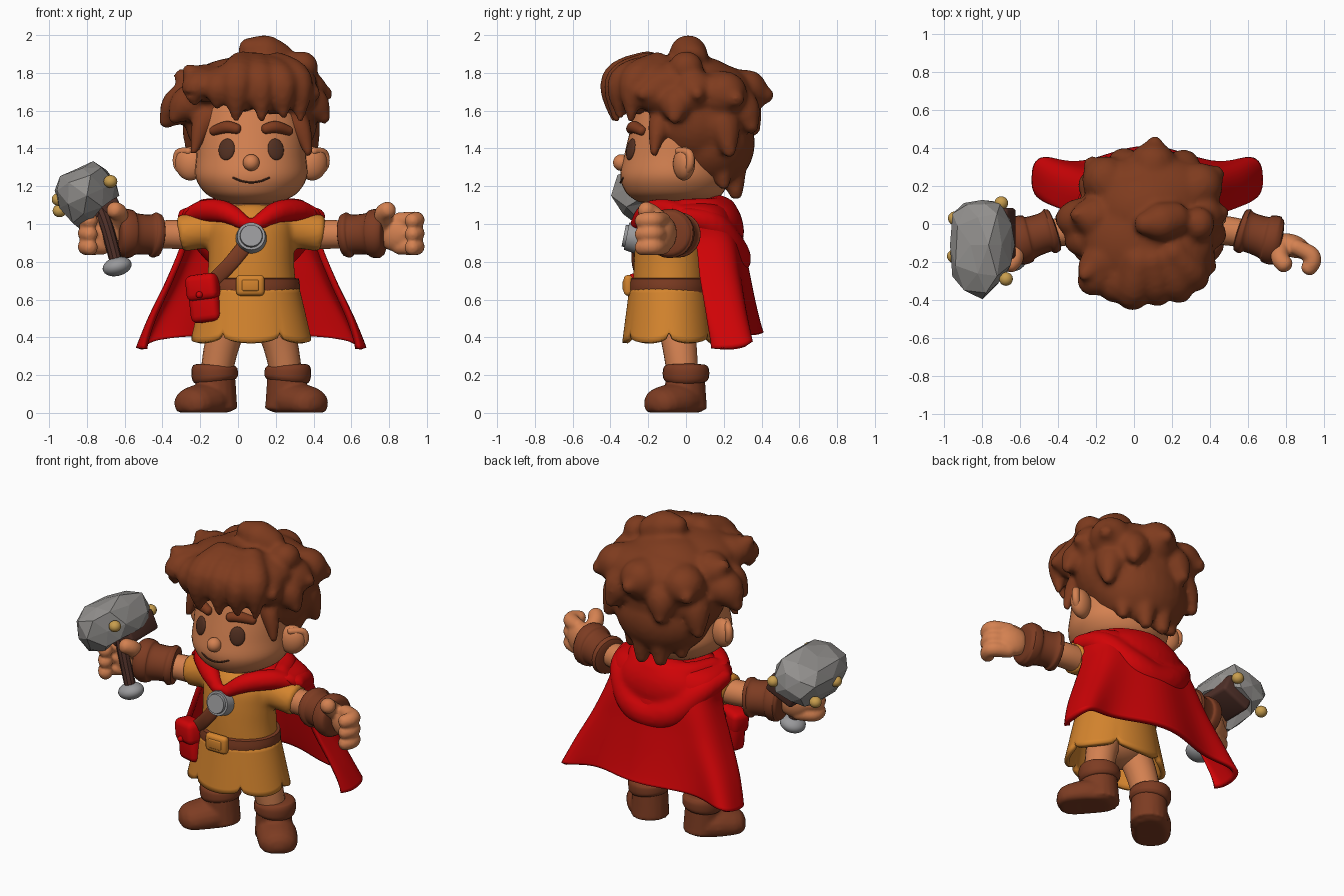
import bpy, bmesh, math, random
from mathutils import Vector, Matrix, Euler

if "Cube" in bpy.data.objects:
    bpy.data.objects.remove(bpy.data.objects["Cube"])

random.seed(4)
CX = 0.07  # symmetry plane of the body
pi, sin, cos = math.pi, math.sin, math.cos

COL = {"skin": (0.66, 0.22, 0.082), "ochre_cloth": (0.66, 0.232, 0.027), "red_cloth": (0.63, 0.001, 0.002),
       "hair_brown": (0.21, 0.044, 0.013), "leather": (0.205, 0.045, 0.016), "stone_grey": (0.29, 0.28, 0.27),
       "steel": (0.32, 0.32, 0.33), "dark_wood": (0.08, 0.03, 0.022), "gold": (0.58, 0.34, 0.075),
       "eye_brown": (0.085, 0.029, 0.015)}
MAT = {}
for k, c in COL.items():
    MAT[k] = bpy.data.materials.new(k)
    MAT[k].diffuse_color = (*c, 1)


def finish(bm, name, mat, angle=45, voxel=0, thick=0, smooth=5):
    bmesh.ops.recalc_face_normals(bm, faces=bm.faces[:])
    me = bpy.data.meshes.new(name)
    bm.to_mesh(me)
    bm.free()
    me.materials.append(MAT[mat])
    if angle:
        me.polygons.foreach_set("use_smooth", [True] * len(me.polygons))
        me.set_sharp_from_angle(angle=math.radians(angle))
    ob = bpy.data.objects.new(name, me)
    bpy.context.scene.collection.objects.link(ob)
    if thick:
        m = ob.modifiers.new("thickness", 'SOLIDIFY')
        m.thickness, m.offset = thick, 0
    if voxel:
        m = ob.modifiers.new("blend", 'REMESH')
        m.mode, m.voxel_size, m.use_smooth_shade = 'VOXEL', voxel, True
        m = ob.modifiers.new("soften", 'SMOOTH')
        m.factor, m.iterations = 0.5, smooth


def spline(pts, sub):
    out = []
    for i in range(len(pts) - 1):
        a, b, c, d = pts[max(i - 1, 0)], pts[i], pts[i + 1], pts[min(i + 2, len(pts) - 1)]
        for j in range(sub):
            t = j / sub
            out.append([0.5 * (2 * q + (r - p) * t + (2 * p - 5 * q + 4 * r - s) * t * t
                               + (3 * q - p - 3 * r + s) * t ** 3) for p, q, r, s in zip(a, b, c, d)])
    return out + [list(pts[-1])]


def tube(bm, pts, ref=None, n=18, sub=5, cap=0.8):
    """Round-ended loft through (x, y, z, radius[, second radius])."""
    S = spline([tuple(p) if len(p) == 5 else (*p, p[3]) for p in pts], sub)
    P = [Vector(s[:3]) for s in S]
    chord = P[-1] - P[0]
    if ref is None:
        k = min(range(3), key=lambda i: abs(chord[i]))
        ref = [float(i == k) for i in range(3)]
    ref = Vector(ref)
    T = [(P[min(i + 1, len(P) - 1)] - P[max(i - 1, 0)]).normalized() for i in range(len(P))]
    R = [(p, t, max(s[3], .002), max(s[4], .002)) for p, t, s in zip(P, T, S)]

    def ends(r, sign):
        p, t, a, b = r
        return [(p + t * sign * cap * min(a, b) * sin(q), t, a * cos(q), b * cos(q)) for q in (0.5, 0.95, 1.4)]
    R = ends(R[0], -1)[::-1] + R + ends(R[-1], 1)
    loops = []
    for p, t, a, b in R:
        A = t.cross(ref).normalized()
        B = A.cross(t)
        loops.append([bm.verts.new(p + A * a * cos(2 * pi * i / n) + B * b * sin(2 * pi * i / n)) for i in range(n)])
    for r0, r1 in zip(loops, loops[1:]):
        for i in range(n):
            bm.faces.new((r0[i], r0[(i + 1) % n], r1[(i + 1) % n], r1[i]))
    bm.faces.new(loops[0])
    bm.faces.new(loops[-1])


def sheet(bm, f, nu, nv, closed=False):
    g = [[bm.verts.new(f(i / nu, j / nv)) for i in range(nu + (not closed))] for j in range(nv + 1)]
    for a, b in zip(g, g[1:]):
        for i in range(nu):
            k = (i + 1) % len(a)
            bm.faces.new((a[i], a[k], b[k], b[i]))


def ball(bm, loc, rad, rot=(0, 0, 0)):
    bmesh.ops.create_uvsphere(bm, u_segments=28, v_segments=18, radius=1,
                              matrix=Matrix.LocRotScale(Vector(loc), Euler(rot), Vector(rad)))


def box(bm, loc, dim, rot=(0, 0, 0), bevel=0.015):
    r = bmesh.ops.create_cube(bm, size=1, matrix=Matrix.LocRotScale(Vector(loc), Euler(rot), Vector(dim)))
    edges = list({e for v in r["verts"] for e in v.link_edges})
    bmesh.ops.bevel(bm, geom=edges, offset=bevel, segments=3, profile=0.5, affect='EDGES')


def mir(s, *pts):
    return [(CX + s * p[0], *p[1:]) for p in pts]


def rings(y, *rows):  # upright loft rows: z, x radius, y radius
    return [(CX, y, z, a, b) for z, a, b in rows]


def face_y(dx, z):
    ry = .288 - (z - 1.25) * .18 if z < 1.36 else .268 - (z - 1.36) * .236
    return -0.06 - min(ry, .286) * math.sqrt(1 - (dx / 0.288) ** 2)


# head with nose, ears and neck
bm = bmesh.new()
tube(bm, rings(-.06, (1.13, .19, .215), (1.17, .25, .26), (1.25, .295, .288), (1.36, .29, .268),
               (1.5, .28, .235), (1.65, .24, .20)), ref=(0, 1, 0), n=40, cap=.15)
ball(bm, (CX, -.342, 1.325), (.044, .044, .044))
tube(bm, rings(-.04, (1.0, .12, .12), (1.15, .12, .12)), ref=(0, 1, 0))
for s in (-1, 1):
    ball(bm, (CX + s * .325, -.01, 1.32), (.08, .055, .09), (0, s * .15, s * .35))
    tube(bm, mir(s, (.33, -.04, 1.385, .02), (.385, .015, 1.375, .022), (.39, .02, 1.31, .022), (.345, -.01, 1.26, .02)))
finish(bm, "head", "skin")

# facial features
bm, bw = bmesh.new(), bmesh.new()
for s in (-1, 1):
    ball(bm, (CX + s * .13, face_y(.13, 1.395), 1.395), (.046, .016, .058), (-.2, 0, s * .42))
    tube(bw, mir(s, *[(d, face_y(d, 1.5) - .004, z, r) for d, z, r in
                      ((.20, 1.493, .025), (.13, 1.513, .032), (.075, 1.503, .027))]))
tube(bm, [(CX + d, face_y(d, 1.23) - .001, 1.22 + 2.8 * d * d, .005) for d in (-.095, -.05, 0, .05, .095)], n=8)
finish(bm, "eyes_and_mouth", "eye_brown")
finish(bw, "eyebrows", "hair_brown")

# hair: cap volumes plus tapered locks, blended together
bm = bmesh.new()
ball(bm, (CX, .06, 1.57), (.355, .30, .32))
ball(bm, (CX, .13, 1.43), (.305, .235, .25))
ball(bm, (CX + .01, -.09, 1.75), (.34, .27, .14))
ball(bm, (CX + .02, .15, 1.67), (.35, .22, .18))
ball(bm, (.34, .0, 1.83), (.085, .09, .085))
tube(bm, [(.22, .03, 1.87, .09), (.13, .01, 1.905, .10), (.05, 0, 1.93, .06)])
H = Vector((CX, 0, 1.7))
fringe = [(-.23, -.31, 1.64, .09), (-.11, -.35, 1.62, .085), (-.01, -.38, 1.56, .095), (.125, -.37, 1.55, .08),
          (.24, -.35, 1.57, .085), (.33, -.29, 1.55, .08)]
sides = [(.0, -.425, 1.73, .11), (.24, -.38, 1.66, .10), (-.385, .03, 1.54, .11), (-.34, -.10, 1.56, .10),
         (-.265, -.27, 1.82, .095), (-.31, .05, 1.79, .10), (.47, .06, 1.69, .11), (.46, -.06, 1.56, .10),
         (.41, -.23, 1.69, .10), (-.235, -.17, 1.38, .06), (.375, -.17, 1.37, .06)]
back = [(.11, .43, 1.68, .12), (.44, .27, 1.66, .12), (-.23, .32, 1.66, .12), (.29, .35, 1.51, .11),
        (-.07, .36, 1.50, .11), (-.25, .23, 1.40, .10), (.39, .23, 1.38, .10)]
nape = [(-.11, .20, 1.22, .10), (.0, .26, 1.17, .11), (.13, .265, 1.16, .11), (.25, .20, 1.21, .10)]
for group, b, m, tip in ((fringe, (.5, -.9), (.95, -.35), .25), (sides + back + nape, (.45, .2), (.82, .5), .36)):
    for x, y, z, r in group:
        d = Vector((x, y, z)) - H
        pt = lambda f, g: H + Vector((d.x * f, d.y * f, d.z * g))
        tube(bm, [(*pt(*b), r), (*pt(*m), r * 1.02), (*pt(1, 1), r * tip)], n=14)
finish(bm, "hair", "hair_brown", voxel=.017, smooth=6)

# tunic body with sleeves
bm = bmesh.new()
tube(bm, rings(-.085, (.58, .245, .20), (.67, .238, .195), (.78, .228, .192), (.9, .225, .185),
               (1.0, .22, .17), (1.06, .17, .14), (1.1, .1, .1)), ref=(0, 1, 0), n=36, cap=.05)
for s in (-1, 1):
    tube(bm, mir(s, (.1, -.05, .99, .11), (.25, -.04, .97, .1), (.37, -.03, .95, .098)), cap=.15)
finish(bm, "tunic", "ochre_cloth", voxel=.016, smooth=4)


# skirt with scalloped hem
def skirt(u, v):
    t = 2 * pi * u
    notch = 1 - abs(cos(3 * t)) ** .35
    rx, ry = .24 + .07 * v, .195 + .038 * v
    k = 1 - .05 * notch * v
    return (CX + rx * k * sin(t), -.09 - ry * k * cos(t), .66 - v * (.29 - .055 * notch))


bm = bmesh.new()
sheet(bm, skirt, 96, 10, True)
finish(bm, "tunic_skirt", "ochre_cloth", thick=.03)

# belt, buckle, strap
bm = bmesh.new()
tube(bm, rings(-.088, (.63, .255, .213), (.67, .258, .215), (.71, .253, .211)), ref=(0, 1, 0), n=36, cap=.05)
finish(bm, "belt", "leather")
bm = bmesh.new()
box(bm, (.065, -.305, .675), (.15, .05, .11), bevel=.022)
box(bm, (.065, -.325, .675), (.09, .02, .06), bevel=.009)
finish(bm, "buckle", "ochre_cloth")
bm = bmesh.new()
tube(bm, [(.05, -.275, .90, .04, .014), (-.04, -.272, .79, .04, .014), (-.14, -.235, .69, .04, .014)], ref=(0, 1, 0))
finish(bm, "strap", "leather")

# hip pouch
bm = bmesh.new()
rot = (0, -.12, -.4)
box(bm, (-.175, -.225, .60), (.165, .10, .24), rot, .035)
box(bm, (-.183, -.232, .665), (.175, .12, .14), rot, .035)
ball(bm, (-.205, -.292, .625), (.018, .018, .018))
finish(bm, "pouch", "red_cloth")

# brooch
bm = bmesh.new()
for r, y, d in ((.082, -.285, .06), (.064, -.315, .03)):
    bmesh.ops.create_cone(bm, cap_ends=True, segments=28, radius1=r, radius2=r * .9, depth=d,
                          matrix=Matrix.LocRotScale(Vector((CX, y, .93 + (y + .285) * -.2)), Euler((pi / 2 - .2, 0, 0)), None))
finish(bm, "brooch", "steel", angle=50)

# cape: rows of z, half width, edge y, back y
ROWS = spline([(1.11, .15, -.10, .12), (1.07, .34, -.06, .22), (.92, .35, .06, .28), (.72, .43, .11, .31),
               (.52, .53, .17, .34), (.37, .595, .22, .365)], 6)


def cape(u, v):
    z, hw, ye, yb = ROWS[round(v * (len(ROWS) - 1))]
    a = (u * 2 - 1) * pi / 2 * (1 + .22 * v * v)  # side edges curl forward near the hem
    c = max(cos(a), 0)
    y = ye + (yb - ye) * (c ** .5 if c > 1e-6 else .3 * cos(a) / .34)
    return (CX + hw * sin(a), y + .032 * v * v * cos(6 * (u * 2 - 1) * pi / 2), z + v * v * (.08 * c - .03))


bm = bmesh.new()
sheet(bm, cape, 64, len(ROWS) - 1)
finish(bm, "cape", "red_cloth", angle=80, thick=.032)

# hood folds and collar
bm = bmesh.new()
ball(bm, (CX, .165, .98), (.28, .14, .18), (.2, 0, 0))
tube(bm, mir(1, (-.345, 0, 1.04, .05), (-.28, .14, .99, .08), (-.15, .225, .86, .10), (0, .245, .815, .10),
             (.15, .225, .86, .10), (.28, .14, .99, .08), (.345, 0, 1.04, .05)), ref=(0, 1, .3))
tube(bm, mir(1, (-.25, -.02, 1.08, .055), (-.18, .13, 1.075, .065), (0, .19, 1.06, .085),
             (.18, .13, 1.075, .065), (.25, -.02, 1.08, .055)), ref=(0, 0, 1))
for s in (-1, 1):
    tube(bm, mir(s, (.35, .0, 1.035, .035), (.25, -.09, 1.07, .06), (.13, -.20, 1.06, .058), (.03, -.26, 1.0, .038)))
finish(bm, "hood_and_collar", "red_cloth", voxel=.017, smooth=4)

# limbs, mirrored
for s, side in ((-1, "right"), (1, "left")):
    bm = bmesh.new()
    tube(bm, mir(s, (.3, -.03, .945, .08), (.45, -.04, .945, .076), (.66, -.09, .95, .07)))
    finish(bm, side + "_arm", "skin")
    bm = bmesh.new()
    tube(bm, mir(s, (.49, -.03, .94, .112), (.515, -.038, .942, .12), (.54, -.045, .944, .106), (.61, -.068, .947, .11),
                 (.635, -.075, .948, .126), (.675, -.088, .95, .13), (.70, -.093, .95, .116)), ref=(0, 0, 1), n=24, cap=.1)
    finish(bm, side + "_bracer", "leather")
    bm = bmesh.new()
    ball(bm, (CX + s * .765, -.115, .95), (.10, .06, .095), (0, 0, -s * .35))
    for z in (.88, .95, 1.02):
        tube(bm, mir(s, (.78, -.12, z, .042), (.86, -.16, z, .046), (.872, -.20, z, .045), (.85, -.235, z - .005, .042)))
    tube(bm, mir(s, (.70, -.12, 1.0, .05), (.70, -.18, 1.055, .048), (.725, -.215, 1.075, .046)))
    finish(bm, side + "_hand", "skin", voxel=.01, smooth=3)
    bm = bmesh.new()
    tube(bm, mir(s, (.10, -.06, .52, .10), (.155, -.035, .36, .092), (.19, -.015, .18, .082)), ref=(0, 1, 0))
    finish(bm, side + "_leg", "skin")
    bm = bmesh.new()
    tube(bm, mir(s, (.185, .0, .02, .112), (.19, -.005, .2, .105)), ref=(0, 1, 0), cap=.1)
    tube(bm, mir(s, (.18, .01, .06, .105, .09), (.24, -.05, .06, .12, .10), (.305, -.125, .05, .115, .09)),
         ref=(0, 0, 1), cap=.95)
    for v in bm.verts:
        v.co.z = max(v.co.z, .002)
    finish(bm, side + "_boot", "leather", voxel=.012, smooth=2)
    bm = bmesh.new()
    tube(bm, mir(s, (.19, 0, .17, .112), (.192, 0, .19, .122), (.195, 0, .23, .122), (.195, 0, .25, .112)),
         ref=(0, 1, 0), n=24, cap=.1)
    finish(bm, side + "_boot_cuff", "leather")

bm = bmesh.new()
ball(bm, (CX, -.08, .5), (.2, .15, .115))
finish(bm, "hips", "skin")

# hammer: wooden core and grip, stone shell, studs
C, tilt = Vector((-.80, -.11, 1.15)), Euler((0, -.42, 0))
bm = bmesh.new()
tube(bm, [(-.64, -.175, .78, .034), (-.70, -.165, 1.0, .036), (-.76, -.13, 1.15, .04)], n=10)
box(bm, C + Vector((.065, .06, -.045)), (.20, .27, .13), tilt, .02)
finish(bm, "hammer_handle", "dark_wood", angle=30)
bm = bmesh.new()
ball(bm, (-.64, -.175, .775), (.078, .075, .05), (0, -.25, 0))
finish(bm, "hammer_pommel", "steel")
bm = bmesh.new()
bmesh.ops.create_icosphere(bm, subdivisions=2, radius=1)
M = Matrix.LocRotScale(C, tilt, Vector((.17, .275, .168)))
for v in bm.verts:
    p = Vector([math.copysign(abs(q) ** .82, q) for q in v.co]) * random.uniform(.84, 1.07)
    if p.y > -.35 and p.x > -.6:
        p.z = max(p.z, -.42)  # hollow underside showing the core
    v.co = M @ p
finish(bm, "hammer_head", "stone_grey", angle=0)
bm = bmesh.new()
for p in ((-.70, .11, 1.17), (-.95, -.17, 1.13), (-.675, -.29, 1.225), (-.945, .03, 1.07)):
    ball(bm, p, (.036, .036, .034))
finish(bm, "hammer_studs", "gold")

for m in bpy.data.materials:
    if m.users and not m.is_grease_pencil:
        m.use_nodes = True
        m.node_tree.nodes["Principled BSDF"].inputs["Base Color"].default_value = m.diffuse_color
